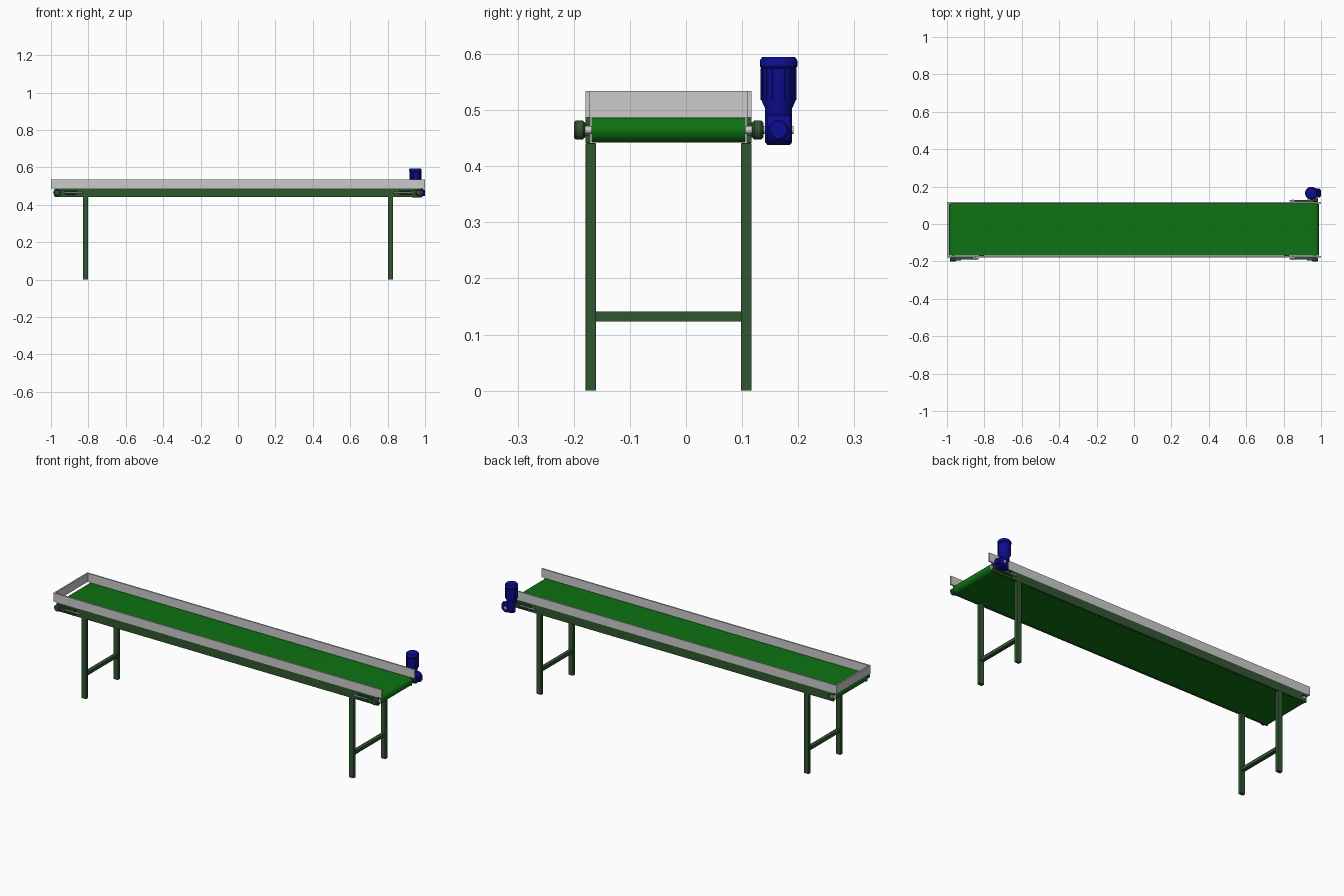
import bpy, bmesh, math
from mathutils import Matrix, Vector

if "Cube" in bpy.data.objects:
    bpy.data.objects.remove(bpy.data.objects["Cube"])


def material(name, rgb):
    m = bpy.data.materials.new(name)
    m.diffuse_color = (*rgb, 1)
    m.use_nodes = True
    m.node_tree.nodes["Principled BSDF"].inputs["Base Color"].default_value = m.diffuse_color
    return m


FRAME = material("frame_green", (0.03, 0.09, 0.03))
BELT = material("belt_green", (0.004, 0.17, 0.006))
BLUE = material("motor_blue", (0.004, 0.004, 0.28))
YC = -0.031          # centre line of the conveyor body
ZR = 0.4645          # roller axis height
XR = 0.967           # roller axis position


def finish(name, bm, mat=None, smooth=False, bevel=0):
    bmesh.ops.recalc_face_normals(bm, faces=bm.faces)
    me = bpy.data.meshes.new(name)
    bm.to_mesh(me)
    bm.free()
    ob = bpy.data.objects.new(name, me)
    bpy.context.collection.objects.link(ob)
    if mat:
        me.materials.append(mat)
    if bevel:
        b = ob.modifiers.new("bevel", 'BEVEL')
        b.width = bevel
        b.segments = 2
    if smooth:
        bpy.ops.object.select_all(action='DESELECT')
        ob.select_set(True)
        bpy.context.view_layer.objects.active = ob
        bpy.ops.object.shade_smooth_by_angle(angle=math.radians(35))
    return ob


def add_box(bm, x0, x1, y0, y1, z0, z1):
    c = Vector((x0 + x1, y0 + y1, z0 + z1)) / 2
    s = Matrix.Diagonal((abs(x1 - x0), abs(y1 - y0), abs(z1 - z0), 1))
    bmesh.ops.create_cube(bm, size=1, matrix=Matrix.Translation(c) @ s)


def box(name, dims, mat=None, bevel=0):
    bm = bmesh.new()
    add_box(bm, *dims)
    return finish(name, bm, mat, bevel=bevel)


def lathe(name, profile, centre, axis='Z', mat=None, n=32):
    """Revolve (radius, height) pairs about an axis through centre."""
    bm = bmesh.new()
    rings = []
    for r, h in profile:
        ring = []
        for i in range(n):
            a = math.tau * i / n
            u, v = r * math.cos(a), r * math.sin(a)
            p = {'Z': (u, v, h), 'Y': (u, h, v), 'X': (h, u, v)}[axis]
            ring.append(bm.verts.new(Vector(centre) + Vector(p)))
        rings.append(ring)
    for a, b in zip(rings, rings[1:]):
        for i in range(n):
            j = (i + 1) % n
            bm.faces.new((a[i], a[j], b[j], b[i]))
    bm.faces.new(rings[0])
    bm.faces.new(rings[-1])
    return finish(name, bm, mat, smooth=True)


# Belt: closed stadium loop swept across the width
bm = bmesh.new()
R, N = 0.0225, 16
loop = []
for sx in (1, -1):
    for i in range(N + 1):
        a = math.pi / 2 - math.pi * i / N
        loop.append((sx * (XR + R * math.cos(a)), ZR + sx * R * math.sin(a)))
sides = [[bm.verts.new((x, y, z)) for x, z in loop] for y in (-0.168, 0.106)]
for i in range(len(loop)):
    j = (i + 1) % len(loop)
    bm.faces.new((sides[0][i], sides[0][j], sides[1][j], sides[1][i]))
finish("belt", bm, BELT, smooth=True)

# Rollers and shafts inside the belt ends
for tag, sx, ymax in (("drive", 1, 0.192), ("tail", -1, 0.118)):
    lathe(tag + "_roller", [(0.021, -0.166), (0.021, 0.104)], (sx * XR, 0, ZR), 'Y')
    lathe(tag + "_shaft", [(0.007, -0.198), (0.007, ymax)], (sx * XR, 0, ZR), 'Y')

# Side channels and guard rails
for tag, s in (("front", -1), ("back", 1)):
    yo, yi = YC + s * 0.148, YC + s * 0.139
    bm = bmesh.new()
    add_box(bm, -0.95, 0.95, yo, yi, 0.441, 0.487)
    for sx in (-1, 1):      # forked ends around the shaft
        for z0, z1 in ((0.474, 0.487), (0.441, 0.455)):
            add_box(bm, sx * 0.95, sx * 0.98, yo, yi, z0, z1)
    finish(tag + "_side_channel", bm, FRAME)
    box(tag + "_guard", (-1, 1, yo, YC + s * 0.140, 0.487, 0.534))
box("end_guard", (-1, -0.992, YC - 0.14, YC + 0.14, 0.487, 0.534))

# Leg frames
for tag, sx in (("left", -1), ("right", 1)):
    x0, x1 = sx * 0.815 - 0.014, sx * 0.815 + 0.014
    for side, s in (("front", -1), ("back", 1)):
        box(f"{tag}_{side}_leg", (x0, x1, YC + s * 0.148, YC + s * 0.129, 0, 0.441),
            FRAME, bevel=0.0015)
    box(tag + "_leg_crossbar", (x0 + 0.004, x1 - 0.004, YC - 0.13, YC + 0.13, 0.123, 0.141), FRAME)


# Take-up bearing units: housing, slotted guide and adjusting screw
def take_up(tag, sx, s):
    y = YC + s * 0.159
    lathe(tag + "_bearing", [(0.013, -0.010), (0.017, -0.006), (0.017, 0.006), (0.013, 0.010)],
          (sx * XR, y, ZR), 'Y', FRAME)
    ya, yb = YC + s * 0.147, YC + s * 0.158
    bm = bmesh.new()
    for dz in (-0.010, 0.010):
        add_box(bm, sx * 0.86, sx * 0.962, ya, yb, ZR + dz - 0.003, ZR + dz + 0.003)
    add_box(bm, sx * 0.86, sx * 0.870, ya, yb, ZR - 0.013, ZR + 0.013)
    add_box(bm, sx * 0.925, sx * 0.955, ya, YC + s * 0.163, ZR - 0.007, ZR + 0.007)
    finish(tag + "_take_up_guide", bm, FRAME)
    lathe(tag + "_adjusting_screw", [(0.0035, 0.832), (0.0035, 0.93)] if sx > 0
          else [(0.0035, -0.93), (0.0035, -0.832)], (0, YC + s * 0.155, ZR), 'X', n=12)
    lathe(tag + "_screw_nut", [(0.006, sx * 0.846), (0.006, sx * 0.854)],
          (0, YC + s * 0.155, ZR), 'X', n=6)


take_up("front_left", -1, -1)
take_up("front_right", 1, -1)
take_up("back_right", 1, 1)

# Gear motor: upright motor on a worm gearbox around the drive shaft
MX, MY = 0.948, 0.165
lathe("motor", [(0.024, 0.486), (0.024, 0.503), (0.0305, 0.517), (0.0305, 0.574), (0.0335, 0.578),
                (0.0335, 0.588), (0.029, 0.595)], (MX, MY, 0), 'Z', BLUE)
for i in range(16):
    a = math.tau * i / 16
    bm = bmesh.new()
    m = Matrix.Translation((MX, MY, 0.546)) @ Matrix.Rotation(a, 4, 'Z') \
        @ Matrix.Translation((0.0305, 0, 0)) @ Matrix.Diagonal((0.003, 0.002, 0.056, 1))
    bmesh.ops.create_cube(bm, size=1, matrix=m)
    finish(f"motor_fin_{i + 1}", bm, BLUE)
lathe("gearbox_drum", [(0.022, -0.024), (0.0265, -0.020), (0.0265, 0.020), (0.022, 0.024)],
      (0.970, MY, ZR), 'Y', BLUE)
lathe("gearbox_worm_housing", [(0.019, 0.440), (0.021, 0.443), (0.021, 0.490)],
      (MX, MY, 0), 'Z', BLUE)
lathe("gearbox_end_cover", [(0.018, 0.96), (0.018, 0.997), (0.015, 1.0)], (0, MY, ZR), 'X', BLUE)
